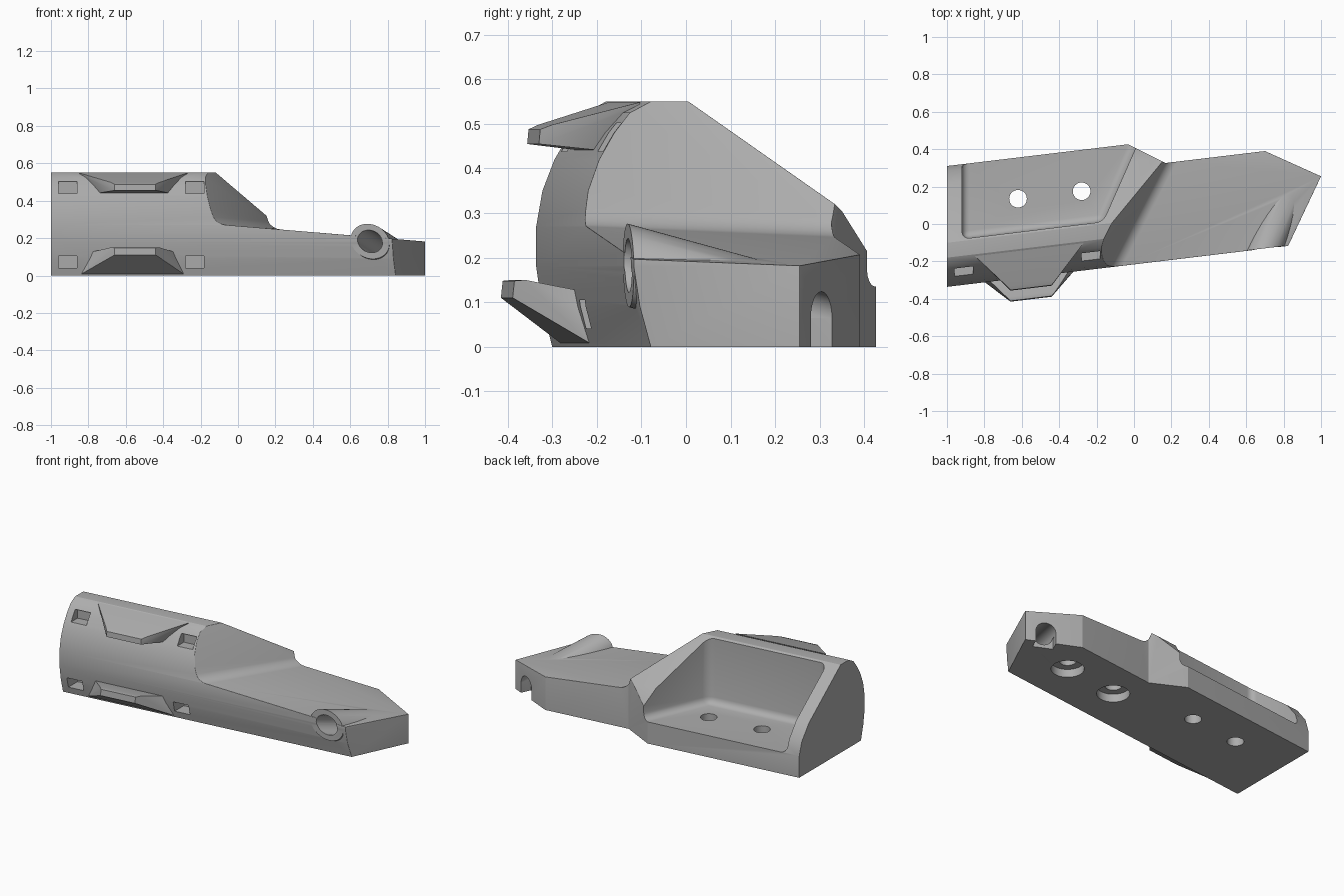
import bpy, bmesh, math
from mathutils import Vector, Matrix

if "Cube" in bpy.data.objects:
    bpy.data.objects.remove(bpy.data.objects["Cube"])

SKEW = 0.12  # the whole body runs slightly off the x axis

grey = bpy.data.materials.new("plain grey")
grey.use_nodes = True
grey.diffuse_color = (0.42, 0.42, 0.42, 1)
grey.node_tree.nodes["Principled BSDF"].inputs["Base Color"].default_value = (0.42, 0.42, 0.42, 1)


def sk(x, v, z):
    return Vector((x, v + SKEW * x, z))


def make(name, bm):
    bmesh.ops.recalc_face_normals(bm, faces=bm.faces)
    me = bpy.data.meshes.new(name)
    bm.to_mesh(me)
    bm.free()
    ob = bpy.data.objects.new(name, me)
    bpy.context.collection.objects.link(ob)
    me.materials.append(grey)
    return ob


def prism(bottom, top):
    bm = bmesh.new()
    a = [bm.verts.new(p) for p in bottom]
    b = [bm.verts.new(p) for p in top]
    n = len(a)
    bm.faces.new(a)
    bm.faces.new(b[::-1])
    for i in range(n):
        bm.faces.new((a[i], b[i], b[(i + 1) % n], a[(i + 1) % n]))
    bmesh.ops.recalc_face_normals(bm, faces=bm.faces)
    return bm


def slice_off(bm, point, normal):
    """Remove everything on the normal side of a plane and cap it."""
    r = bmesh.ops.bisect_plane(bm, geom=bm.verts[:] + bm.edges[:] + bm.faces[:], dist=1e-5,
                               plane_co=point, plane_no=normal, clear_outer=True)
    edges = [e for e in r["geom_cut"] if isinstance(e, bmesh.types.BMEdge)]
    bmesh.ops.edgeloop_fill(bm, edges=edges)
    bmesh.ops.recalc_face_normals(bm, faces=bm.faces)


def box(lo, hi, skewed=False):
    f = sk if skewed else lambda *p: Vector(p)
    ring = ((lo[0], lo[1]), (hi[0], lo[1]), (hi[0], hi[1]), (lo[0], hi[1]))
    return prism([f(x, y, lo[2]) for x, y in ring], [f(x, y, hi[2]) for x, y in ring])


def cylinder(p, q, r):
    p, q = Vector(p), Vector(q)
    bm = bmesh.new()
    rot = (q - p).to_track_quat("Z", "Y").to_matrix().to_4x4()
    bmesh.ops.create_cone(bm, cap_ends=True, segments=40, radius1=r, radius2=r,
                          depth=(q - p).length, matrix=Matrix.Translation((p + q) / 2) @ rot)
    return bm


def round_edges(bm, edges, width, seg=4):
    bmesh.ops.bevel(bm, geom=edges, offset=width, segments=seg, profile=0.5,
                    affect="EDGES", clamp_overlap=True)


def combine(ob, bm, op="DIFFERENCE"):
    tool = make("cutter", bm)
    mod = ob.modifiers.new("combine", "BOOLEAN")
    mod.operation, mod.object, mod.solver = op, tool, "EXACT"
    dg = bpy.context.evaluated_depsgraph_get()
    me = bpy.data.meshes.new_from_object(ob.evaluated_get(dg))
    ob.modifiers.clear()
    ob.data = me
    bpy.data.objects.remove(tool)


# Main body: bowed front, sloping back, trimmed at the angled right end
profile = [(-.18, 0), (-.203, .09), (-.216, .18), (-.216, .27), (-.202, .35), (-.175, .42),
           (-.14, .48), (-.105, .525), (-.06, .55), (.02, .55), (.335, .305), (.405, .215),
           (.43, .135), (.43, 0)]
bm = prism([sk(-1, v, z) for v, z in profile], [sk(1.1, v, z) for v, z in profile])
slice_off(bm, (1, .255, 0), (.36, -.17, 0))
slice_off(bm, (1, .255, 0), (.135, .3, 0))
body = make("body", bm)

# Narrower back along the arm
bm = box((-.5, .306, -.1), (1.3, .9, 1), True)
slice_off(bm, (.17, .325, 0), (-.095, -.19, 0))
combine(body, bm)

# Drop from the tall holder to the low arm
slope_n = Vector((.249, -.128, .11)).normalized()
arm_n = Vector((.083, 0, 1)).normalized()
bm = box((-1, -1, -.5), (1.5, 1, 1))
slice_off(bm, (0, 0, .265), -arm_n)
slice_off(bm, (-.1, -.2, .27), -slope_n)
step = [e for e in bm.edges if len(e.link_faces) == 2 and
        {True} == {min((f.normal + arm_n).length, (f.normal + slope_n).length) < .01 for f in e.link_faces}]
round_edges(bm, step, .04)
combine(body, bm)

# Soften the crest, the arm rim and the nose
bm = bmesh.new()
bm.from_mesh(body.data)
bmesh.ops.remove_doubles(bm, verts=bm.verts, dist=1e-4)
bmesh.ops.dissolve_limit(bm, angle_limit=.01, verts=bm.verts, edges=bm.edges)
soft = []
for e in bm.edges:
    mid = (e.verts[0].co + e.verts[1].co) / 2
    if len(e.link_faces) == 2 and mid.x > -.95 and mid.z > .03:
        if e.calc_face_angle_signed() > math.radians(28):
            soft.append(e)
round_edges(bm, soft, .028)
bm.to_mesh(body.data)
bm.free()

# Tilted boss flush with the front
start, end = Vector((.71, -.12, .18)), Vector((.89, .30, .065))
axis = (end - start).normalized()
bm = cylinder(start - axis * .1, start + axis * .38, .09)
slice_off(bm, sk(.7, -.214, .18), (.12, -1, 0))
combine(body, bm, "UNION")

# Open pocket with rounded inner corners
ring = [(-.92, .9), (-.92, -.08), (-.165, .012), (.227, .9)]
bm = prism([Vector((x, y, .135)) for x, y in ring], [Vector((x, y, .9)) for x, y in ring])
inner = [e for e in bm.edges if all(v.co.y < .8 for v in e.verts)
         or (max(v.co.z for v in e.verts) < .2 and min(v.co.y for v in e.verts) < .8)]
inner = [e for e in inner if min(v.co.z for v in e.verts) < .8]
round_edges(bm, inner, .04)
combine(body, bm)

# Strap hooks: wedge-shaped lips on the front


def hook(points):
    bm = bmesh.new()
    for x0, x1, v, z in points:
        bm.verts.new(sk(x0, v, z))
        bm.verts.new(sk(x1, v, z))
    r = bmesh.ops.convex_hull(bm, input=bm.verts[:])
    bmesh.ops.delete(bm, geom=list({g for g in r["geom_interior"] + r["geom_unused"]}), context="VERTS")
    combine(body, bm, "UNION")


hook([(-.85, -.28, -.17, .001), (-.66, -.44, -.336, .11), (-.66, -.44, -.332, .148),
      (-.68, -.42, -.31, .15), (-.81, -.32, -.17, .12)])
hook([(-.85, -.27, -.07, .549), (-.66, -.44, -.277, .455), (-.66, -.44, -.274, .488),
      (-.68, -.42, -.25, .498), (-.78, -.34, -.1, .435)])

# Strap slots
for x in (-.91, -.232):
    for z in (.075, .472):
        combine(body, box((x - .049, -.35, z - .034), (x + .049, -.1, z + .03), True))

# Cross hole through the boss with a notch at the back of the nose
combine(body, cylinder(start - axis * .2, end + axis * .2, .058))
side = Vector((.91, -.41, 0)) * .058
out = Vector((.41, .91, 0))
base = Vector((end.x, end.y, -.1)) - out * .06
ring = [base - side, base + side, base + side + out * .2, base - side + out * .2]
combine(body, prism(ring, [p + Vector((0, 0, .165)) for p in ring]))

# Screw holes in the pocket floor and counterbored ones under the arm
for x, y in ((-.62, .135), (-.28, .175)):
    combine(body, cylinder((x, y, -.1), (x, y, .3), .047))
for x, y in ((.24, .107), (.61, .155)):
    combine(body, cylinder((x, y, -.1), (x, y, .05), .092))
    combine(body, cylinder((x, y, -.1), (x, y, .14), .047))

bpy.context.view_layer.objects.active = body
body.select_set(True)
bpy.ops.object.shade_smooth_by_angle(angle=math.radians(28))
